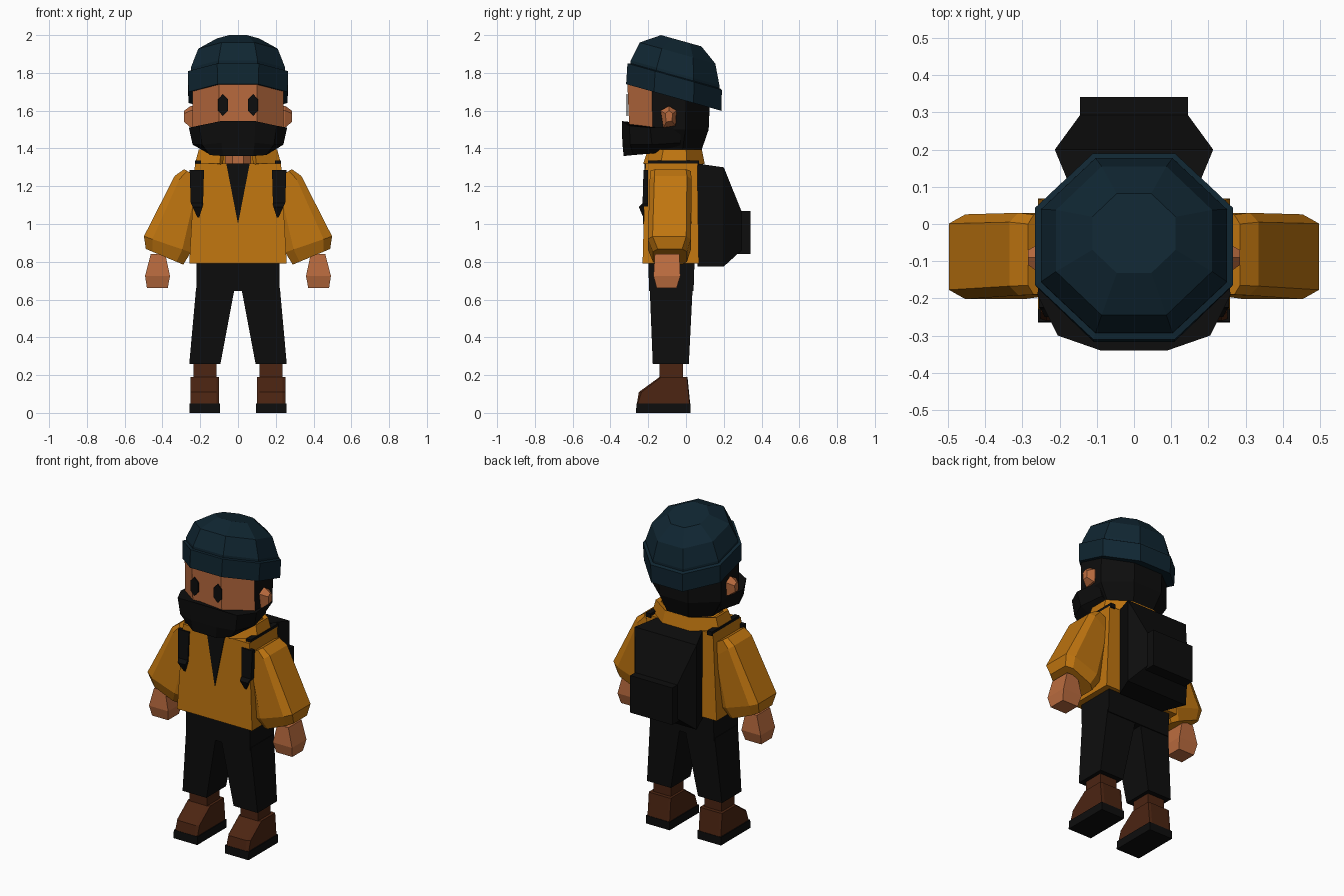
import bpy, bmesh, math

cube = bpy.data.objects.get("Cube")
if cube:
    bpy.data.objects.remove(cube, do_unlink=True)


def material(name, rgb):
    m = bpy.data.materials.new(name)
    m.use_nodes = True
    col = (*rgb, 1)
    m.diffuse_color = col
    bsdf = next(n for n in m.node_tree.nodes if n.type == 'BSDF_PRINCIPLED')
    bsdf.inputs["Base Color"].default_value = col
    bsdf.inputs["Roughness"].default_value = 0.9
    return m


YELLOW = material("mustard jacket", (0.53, 0.18, 0.005))
SKIN = material("skin", (0.50, 0.15, 0.05))
BLACK = material("black", (0.004, 0.004, 0.004))
NAVY = material("navy wool", (0.005, 0.019, 0.031))
BROWN = material("brown leather", (0.072, 0.018, 0.006))


def loft(name, rings, mats, mirror=False, rule=None, caps=True, closed=True):
    """Skin a list of equal-length point rings into one flat-shaded object."""
    bm = bmesh.new()
    rows = [[bm.verts.new(p) for p in r] for r in rings]
    n = len(rows[0])
    for a, b in zip(rows, rows[1:]):
        for i in range(n if closed else n - 1):
            j = (i + 1) % n
            bm.faces.new((a[i], a[j], b[j], b[i]))
    if caps:
        bm.faces.new(rows[0])
        bm.faces.new(rows[-1])
    bmesh.ops.recalc_face_normals(bm, faces=bm.faces)
    bm.normal_update()
    if rule:
        for f in bm.faces:
            f.material_index = rule(f)
    me = bpy.data.meshes.new(name)
    bm.to_mesh(me)
    bm.free()
    for m in mats if isinstance(mats, list) else [mats]:
        me.materials.append(m)
    ob = bpy.data.objects.new(name, me)
    bpy.context.collection.objects.link(ob)
    if mirror:
        ob.modifiers.new("Mirror", 'MIRROR').use_mirror_merge = False
    return ob


def rect(z, x0, x1, y0, y1):
    return [(x0, y0, z), (x1, y0, z), (x1, y1, z), (x0, y1, z)]


def octagon(cy, z, rx, ry, slope=0.0):
    """Octagon with flats to the front and sides; slope tips it in y."""
    pts = []
    for k in range(8):
        a = math.radians(22.5 + 45 * k)
        s = 1 / math.cos(math.radians(22.5))
        dy = ry * s * math.sin(a)
        pts.append((rx * s * math.cos(a), cy + dy, z + slope * dy))
    return pts


def along_x(x, profile):
    return [(x, y, z) for y, z in profile]


def both_sides(half):
    return half + [(-x, y, z) for x, y, z in reversed(half)]


# Boots and legs
sole = [(-.265, 0), (-.262, .05), (.025, .05), (.025, 0)]
loft("boot_sole", [along_x(x, sole) for x in (.095, .258)], BLACK, True)
boot = [(-.26, .05), (-.25, .11), (-.14, .19), (.008, .19), (.022, .05)]
boot_top = [(-.255, .05), (-.235, .11), (-.13, .19), (.005, .19), (.018, .05)]
loft("boot", [along_x(.10, boot_top), along_x(.115, boot), along_x(.235, boot),
              along_x(.252, boot_top)], BROWN, True)
loft("boot_shaft", [rect(.17, .115, .235, -.14, -.015),
                    rect(.28, .115, .235, -.14, -.015)], BROWN, True)
loft("trouser_leg", [rect(.26, .093, .258, -.176, .015),
                     rect(.66, .018, .222, -.192, .035)], BLACK, True)
loft("trouser_hips", [rect(.645, -.22, .22, -.195, .04),
                      rect(.80, -.22, .22, -.2, .045)], BLACK)

# Jacket
loft("jacket_body", [rect(.79, -.258, .258, -.23, .068),
                     rect(1.32, -.228, .228, -.215, .06)], YELLOW)


def jacket_front(z):
    return -.215 - .028 * (1.32 - z)


opening = [(-.062, 1.32), (.062, 1.32), (0, 1.0)]
loft("shirt_opening", [[(x, jacket_front(z) + d, z) for x, z in opening]
                       for d in (.002, -.005)], BLACK)

# Open collar: octagonal band without its front face
collar_bottom = octagon(-.065, 1.315, .215, .15)
collar_top = octagon(-.06, 1.39, .195, .13)
band = [[r[(k + 6) % 8] for k in range(8)] for r in (collar_bottom, collar_top)]
collar = loft("collar", band, YELLOW, caps=False, closed=False)
thick = collar.modifiers.new("Thickness", 'SOLIDIFY')
thick.thickness = .03
thick.offset = 0


# Sleeves: chamfered sections from shoulder to cuff
def sleeve_ring(inner, outer, y0, y1, c=.18, d=.025):
    (xi, zi), (xo, zo) = inner, outer

    def at(t, y):
        return (xi + (xo - xi) * t, y, zi + (zo - zi) * t)
    return [at(0, y0 + d), at(c, y0), at(1 - c, y0), at(1, y0 + d),
            at(1, y1 - d), at(1 - c, y1), at(c, y1), at(0, y1 - d)]


loft("sleeve", [sleeve_ring((.20, 1.24), (.285, 1.29), -.19, .025),
                sleeve_ring((.20, 1.15), (.335, 1.255), -.192, .03),
                sleeve_ring((.25, .85), (.498, .935), -.202, .026),
                sleeve_ring((.29, .785), (.488, .868), -.175, .005)],
     YELLOW, True)

# Hands
loft("hand", [rect(.66, .372, .482, -.155, -.05),
              rect(.725, .36, .492, -.172, -.03),
              rect(.84, .385, .462, -.165, -.035)], SKIN, True)

# Neck and head: three front faces are skin, the rest is hair
loft("neck", [octagon(-.09, 1.27, .07, .07), octagon(-.09, 1.42, .07, .07)], SKIN)


def face_or_hair(f):
    return 0 if f.normal.y < -.3 and abs(f.normal.z) < .7 else 1


loft("head", [octagon(-.09, 1.385, .17, .17), octagon(-.09, 1.50, .24, .21),
              octagon(-.09, 1.78, .24, .222)], [SKIN, BLACK], rule=face_or_hair)

# Beard
beard = [
    [(.08, -.33, 1.36), (.15, -.28, 1.365), (.16, -.17, 1.375), (.14, -.03, 1.385)],
    [(.088, -.337, 1.43), (.19, -.295, 1.42), (.24, -.18, 1.42), (.21, -.03, 1.43)],
    [(.09, -.34, 1.545), (.205, -.30, 1.52), (.26, -.19, 1.51), (.235, -.03, 1.51)],
]
loft("beard", [both_sides(r) for r in beard], BLACK)

# Eyes: tall hexagonal plates
eye = [(0, .058), (.027, .03), (.027, -.03), (0, -.058), (-.027, -.03), (-.027, .03)]
loft("eye", [[(.08 + x, y, 1.63 + z) for x, z in eye] for y in (-.309, -.316)],
     BLACK, True)

# Ears
ear = [(-.135, 1.60), (-.09, 1.625), (-.05, 1.60), (-.055, 1.52), (-.12, 1.51)]
ear_tip = [(-.11, 1.585), (-.09, 1.60), (-.07, 1.585), (-.075, 1.545), (-.105, 1.54)]
loft("ear", [along_x(.22, ear), along_x(.25, ear), along_x(.285, ear_tip)],
     SKIN, True)

# Knitted hat, tipped back
TIP = -.28
loft("hat_brim", [octagon(-.065, 1.67, .262, .252, TIP),
                  octagon(-.06, 1.78, .266, .25, TIP),
                  octagon(-.058, 1.785, .25, .235, TIP)], NAVY)
loft("hat_crown", [octagon(-.06, 1.75, .25, .235, TIP),
                   octagon(-.058, 1.80, .25, .235, TIP),
                   octagon(-.045, 1.905, .21, .20, TIP),
                   octagon(-.025, 1.97, .112, .107, TIP)], NAVY)


# Backpack
def pack_ring(y, x, z0, z1):
    return [(-x, y, z0), (x, y, z0), (x, y, z1), (-x, y, z1)]


loft("backpack", [pack_ring(.06, .155, .775, 1.32), pack_ring(.20, .213, .775, 1.30),
                  pack_ring(.293, .145, .86, 1.07)], BLACK)
loft("backpack_pocket", [pack_ring(.22, .145, .84, 1.07),
                         pack_ring(.342, .145, .84, 1.07)], BLACK)
loft("strap_top", [rect(z, .195, .228, -.2, .07) for z in (1.31, 1.336)], BLACK, True)
loft("strap_front", [rect(1.035, .205, .215, -.226, -.2),
                     rect(1.09, .188, .24, -.25, -.2),
                     rect(1.11, .185, .25, -.23, -.2),
                     rect(1.285, .18, .256, -.225, -.2)], BLACK, True)
